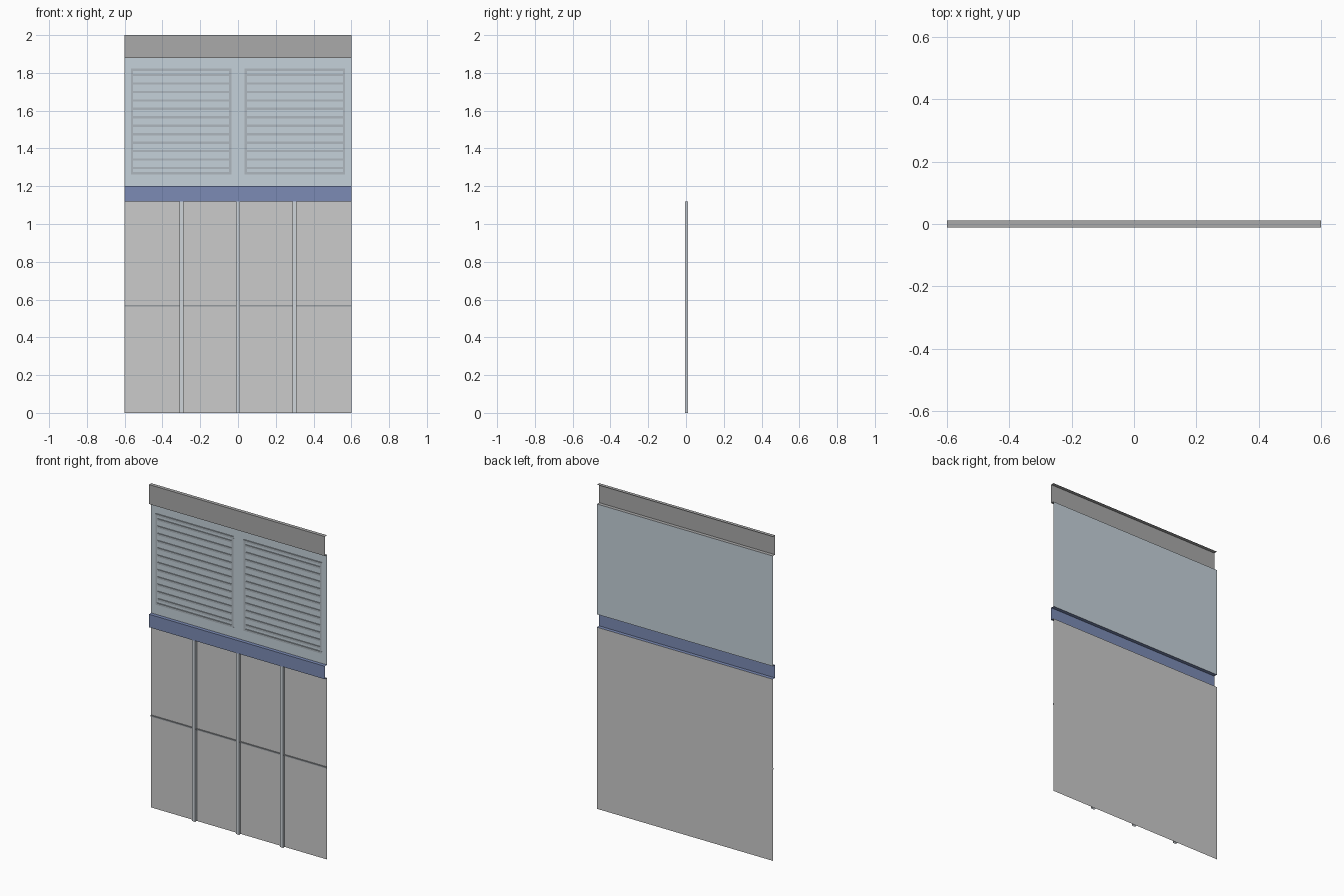
import bpy
from mathutils import Vector

if "Cube" in bpy.data.objects:
    bpy.data.objects.remove(bpy.data.objects["Cube"])

BACK, FRONT = 0.011, -0.011
W = 0.6


def material(name, rgb):
    m = bpy.data.materials.new(name)
    m.diffuse_color = (*rgb, 1)
    m.use_nodes = True
    m.node_tree.nodes["Principled BSDF"].inputs["Base Color"].default_value = m.diffuse_color
    return m


cream = material("cream_paint", (0.80, 0.80, 0.78))
slate = material("slate_paint", (0.56, 0.64, 0.70))
navy = material("navy_paint", (0.20, 0.26, 0.46))
dark = material("dark_grey", (0.40, 0.40, 0.40))
seam = material("seam_grey", (0.30, 0.32, 0.34))
steel = material("steel", (0.62, 0.66, 0.70))
vent = material("vent_grey", (0.42, 0.47, 0.51))


def sweep(name, profiles, direction, mat):
    """Extrude open profiles along a direction into one open-ended sheet object."""
    verts, faces = [], []
    d = Vector(direction)
    for profile in profiles:
        s = len(verts)
        for p in profile:
            verts += [Vector(p), Vector(p) + d]
        for i in range(len(profile) - 1):
            a = s + 2 * i
            faces.append((a, a + 2, a + 3, a + 1))
    me = bpy.data.meshes.new(name)
    me.from_pydata(verts, [], faces)
    me.materials.append(mat)
    ob = bpy.data.objects.new(name, me)
    bpy.context.collection.objects.link(ob)
    return ob


def sheet(name, x0, x1, z0, z1, y, mat):
    return sweep(name, [[(x0, y, z1), (x0, y, z0)]], (x1 - x0, 0, 0), mat)


def channel(x, z0, z1, front):
    """C-shaped profile: top lip, front face, bottom lip."""
    return [(x, BACK, z1), (x, front, z1), (x, front, z0), (x, BACK, z0)]


# Flat wall sheets
sheet("lower_panel", -W, W, 0, 1.12, BACK, cream)
sheet("upper_panel", -W, W, 1.20, 1.88, BACK, slate)

# Projecting bands with lips, open at the ends and back
sweep("top_header", [channel(-W, 1.88, 2.0, FRONT)], (2 * W, 0, 0), dark)
sweep("middle_band", [channel(-W, 1.12, 1.20, FRONT)], (2 * W, 0, 0), navy)

# Horizontal seam across the lower panel
sweep("panel_seam", [channel(-W, 0.563, 0.571, 0.005)], (2 * W, 0, 0), seam)

# Vertical ribs
h = 0.011
for i, x in enumerate((-0.3, 0, 0.3)):
    sweep(f"vertical_rib_{i + 1}",
          [[(x - h, BACK, 0), (x - h, -0.005, 0), (x + h, -0.005, 0), (x + h, BACK, 0)]],
          (0, 0, 1.12), steel)

# Louvred vents: frame plus twelve slats each
B, Z0, Z1, VW, VY = 0.012, 1.262, 1.823, 0.532, 0.005
for side, x0 in (("left", -0.567), ("right", 0.035)):
    x1 = x0 + VW
    sheet(f"{side}_vent_stile_a", x0, x0 + B, Z0 + B, Z1 - B, VY, vent)
    sheet(f"{side}_vent_stile_b", x1 - B, x1, Z0 + B, Z1 - B, VY, vent)
    sweep(f"{side}_vent_rails",
          [channel(x0, Z0, Z0 + B, VY), channel(x0, Z1 - B, Z1, VY)], (VW, 0, 0), vent)
    pitch = (Z1 - Z0 - 2 * B) / 12
    slats = []
    for k in range(12):
        z = Z0 + B + (k + 0.5) * pitch
        slats.append(channel(x0 + B, z - 0.006, z + 0.006, VY + 0.001))
    sweep(f"{side}_vent_slats", slats, (VW - 2 * B, 0, 0), vent)
